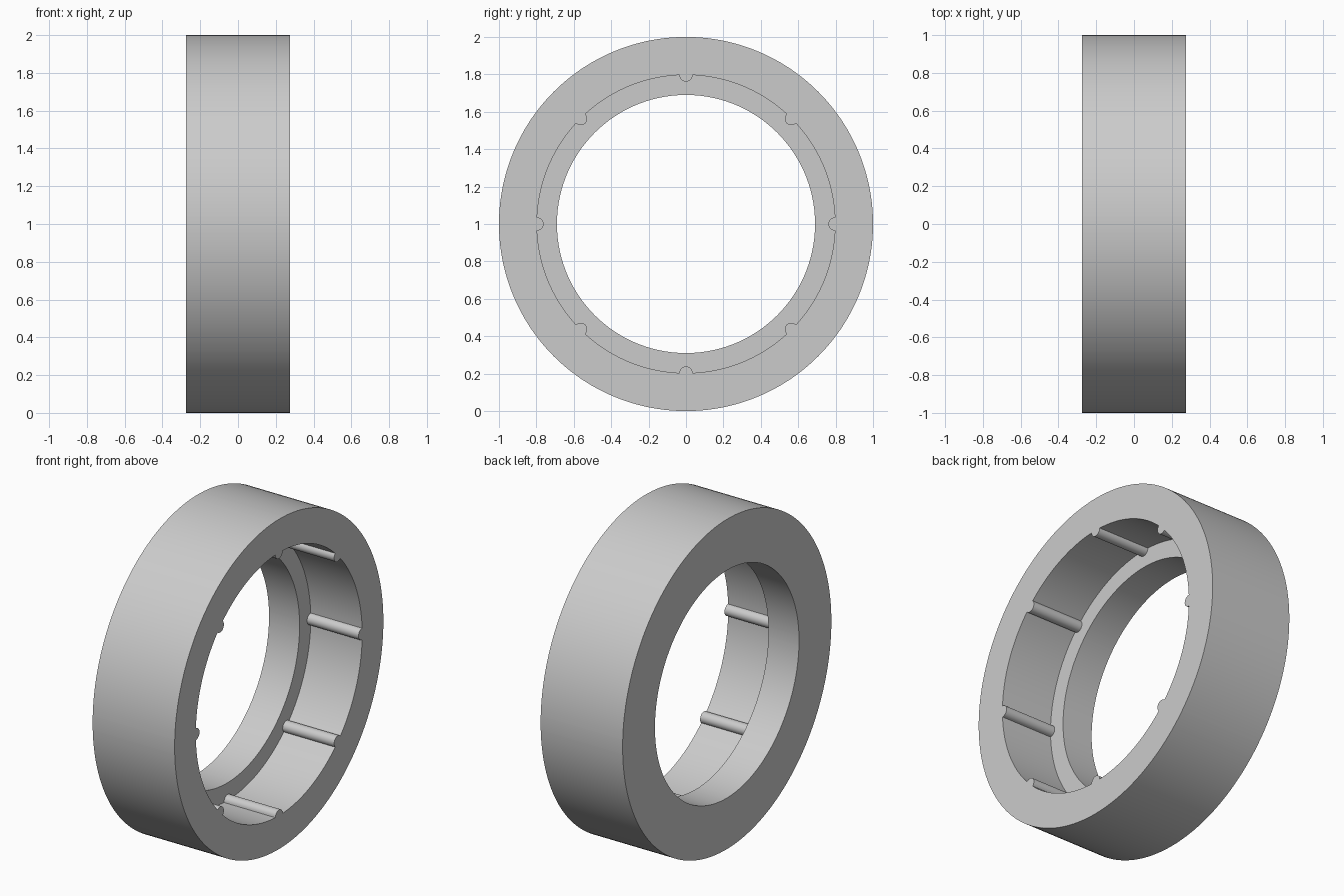
import bpy, bmesh, math

HALF_W = 0.275      # half width along x
FLOOR_X = -0.07     # floor of the counterbore
R_OUT, R_WALL, R_BORE = 1.0, 0.797, 0.69
RIB_R, RIBS = 0.035, 8
RIB_STEPS, ARC_STEPS = 12, 20

cube = bpy.data.objects.get("Cube")
if cube:
    bpy.data.objects.remove(cube)

# Counterbore outline as (angle, radius): a round rib, then a plain arc, repeated
sector = math.tau / RIBS
rib_centre = math.sqrt(R_WALL ** 2 - RIB_R ** 2)
rib_half = math.asin(RIB_R / R_WALL)
outline = []
for k in range(RIBS):
    base = k * sector
    for i in range(RIB_STEPS + 1):
        t = math.pi * (i / RIB_STEPS - 0.5)
        u, v = rib_centre - RIB_R * math.cos(t), RIB_R * math.sin(t)
        outline.append((base + math.atan2(v, u), math.hypot(u, v)))
    for i in range(1, ARC_STEPS):
        a = rib_half + (sector - 2 * rib_half) * i / ARC_STEPS
        outline.append((base + a, R_WALL))

bm = bmesh.new()


def loop(x, radius=None):
    """Closed loop at x: a circle, or the ribbed outline if no radius is given."""
    return [bm.verts.new((x, (radius or r) * math.cos(a), 1 + (radius or r) * math.sin(a)))
            for a, r in outline]


# Loops around the section: outer wall, open face, ribbed wall, floor, bore, back face
loops = [loop(-HALF_W, R_OUT), loop(HALF_W, R_OUT), loop(HALF_W),
         loop(FLOOR_X), loop(FLOOR_X, R_BORE), loop(-HALF_W, R_BORE)]
n = len(outline)
for p, q in zip(loops, loops[1:] + loops[:1]):
    for i in range(n):
        j = (i + 1) % n
        bm.faces.new((p[i], p[j], q[j], q[i]))
bmesh.ops.recalc_face_normals(bm, faces=bm.faces)

mesh = bpy.data.meshes.new("ribbed_ring")
bm.to_mesh(mesh)
bm.free()
ring = bpy.data.objects.new("ribbed_ring", mesh)
bpy.context.collection.objects.link(ring)

# Plain grey material
grey = bpy.data.materials.new("light_grey")
grey.use_nodes = True
colour = (0.6, 0.6, 0.6, 1)
grey.diffuse_color = colour
grey.node_tree.nodes["Principled BSDF"].inputs["Base Color"].default_value = colour
mesh.materials.append(grey)

# Smooth round walls with crisp rims and rib edges
bpy.ops.object.select_all(action="DESELECT")
ring.select_set(True)
bpy.context.view_layer.objects.active = ring
bpy.ops.object.shade_smooth_by_angle(angle=math.radians(30))
